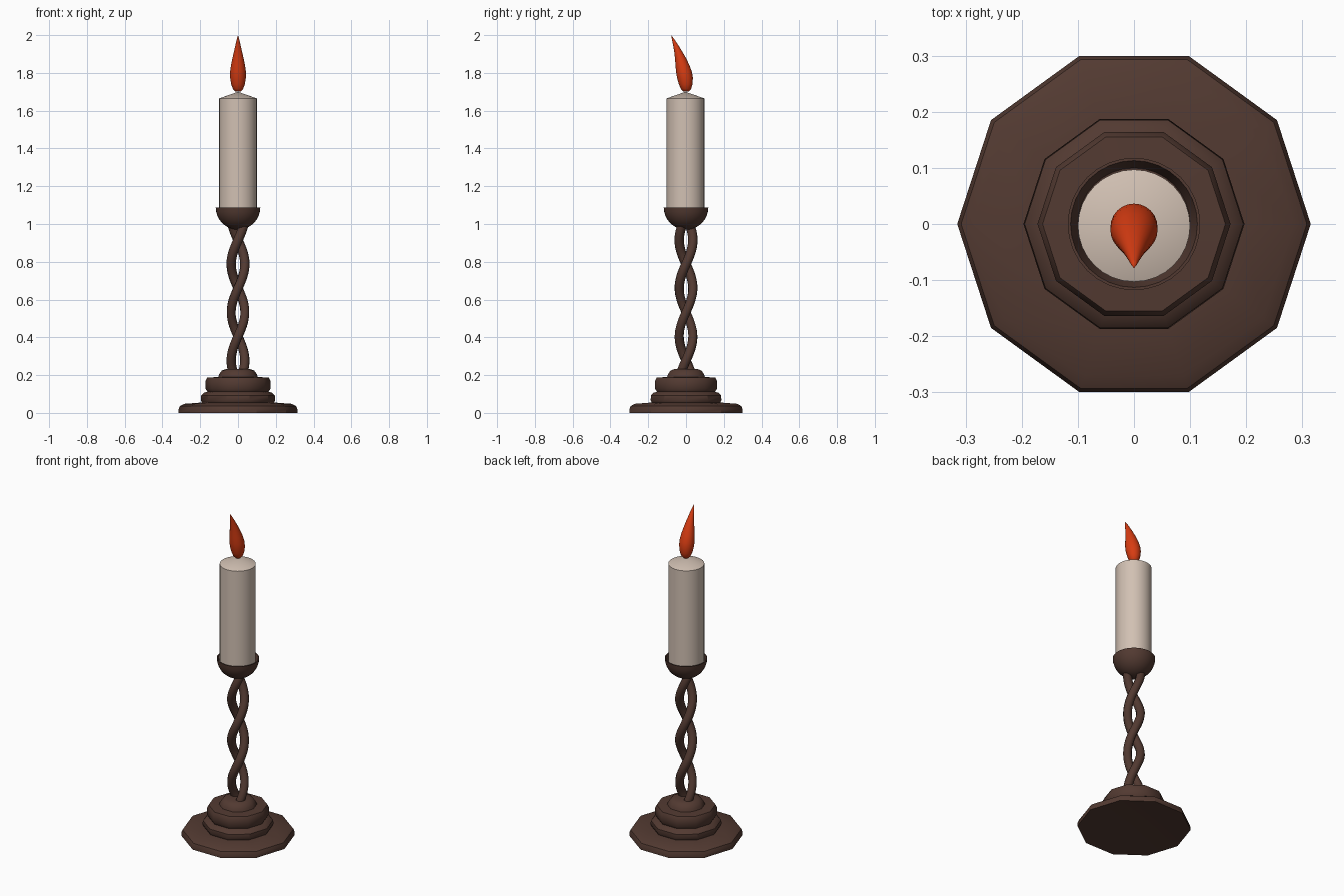
import bpy
import bmesh
from math import sin, cos, pi, radians

if "Cube" in bpy.data.objects:
    bpy.data.objects.remove(bpy.data.objects["Cube"], do_unlink=True)


def material(name, rgb):
    mat = bpy.data.materials.new(name)
    mat.use_nodes = True
    mat.diffuse_color = (*rgb, 1)
    mat.node_tree.nodes["Principled BSDF"].inputs["Base Color"].default_value = (*rgb, 1)
    return mat


BROWN = material("dark_wood", (0.085, 0.042, 0.031))
WAX = material("cream_wax", (0.64, 0.53, 0.45))
FIRE = material("orange_flame", (0.68, 0.045, 0.006))


def finish(obj, mat, angle):
    obj.data.materials.append(mat)
    bpy.ops.object.select_all(action="DESELECT")
    obj.select_set(True)
    bpy.context.view_layer.objects.active = obj
    bpy.ops.object.shade_smooth_by_angle(angle=radians(angle))


def lathe(name, profile, sides, mat, angle=35, lean=lambda z: 0):
    """Stack rings of (radius, z); a zero radius closes to a point."""
    bm = bmesh.new()
    rings = []
    for r, z in profile:
        count = sides if r else 1
        rings.append([bm.verts.new((r * cos(2 * pi * i / sides),
                                    r * sin(2 * pi * i / sides) + lean(z), z))
                      for i in range(count)])
    for a, b in zip(rings, rings[1:]):
        for i in range(sides):
            j = (i + 1) % sides
            quad = [a[i % len(a)], a[j % len(a)], b[j % len(b)], b[i % len(b)]]
            bm.faces.new(list(dict.fromkeys(quad)))
    bmesh.ops.recalc_face_normals(bm, faces=bm.faces)
    mesh = bpy.data.meshes.new(name)
    bm.to_mesh(mesh)
    bm.free()
    obj = bpy.data.objects.new(name, mesh)
    bpy.context.collection.objects.link(obj)
    finish(obj, mat, angle)
    return obj


# Stepped ten-sided foot with softened rims
lathe("stepped_base", [
    (0, 0.015), (0.315, 0), (0.315, 0.018), (0.308, 0.036), (0.285, 0.048),
    (0.19, 0.055), (0.197, 0.068), (0.195, 0.092), (0.182, 0.106),
    (0.162, 0.112), (0.172, 0.128), (0.172, 0.17), (0.163, 0.187),
    (0.105, 0.19), (0.1, 0.205), (0.086, 0.224), (0.062, 0.233), (0, 0.233),
], 10, BROWN)

# Two strands wound around each other
LOW, HIGH, PITCH = 0.215, 1.0, 0.51
for side in range(2):
    curve = bpy.data.curves.new("strand_path", "CURVE")
    curve.dimensions = "3D"
    curve.bevel_depth = 0.025
    curve.bevel_resolution = 2
    curve.use_fill_caps = True
    path = curve.splines.new("POLY")
    steps = 60
    path.points.add(steps)
    for i, point in enumerate(path.points):
        z = LOW + (HIGH - LOW) * i / steps
        turn = 2 * pi * (z - 0.66) / PITCH + pi / 2 + pi * side
        point.co = (0.036 * cos(turn), 0.036 * sin(turn), z, 1)
    helper = bpy.data.objects.new("strand_path", curve)
    bpy.context.collection.objects.link(helper)
    mesh = bpy.data.meshes.new_from_object(
        helper.evaluated_get(bpy.context.evaluated_depsgraph_get()))
    bpy.data.objects.remove(helper, do_unlink=True)
    strand = bpy.data.objects.new(("left", "right")[side] + "_twisted_strand", mesh)
    bpy.context.collection.objects.link(strand)
    finish(strand, BROWN, 50)

# Hollow half-round cup
CUP = 0.118
outer = [(CUP * sin(pi / 2 * i / 8), 1.088 - CUP * cos(pi / 2 * i / 8)) for i in range(9)]
lathe("candle_cup", outer + [(0.113, 1.088), (0.1, 1.045), (0, 1.03)], 32, BROWN)

# Candle with a shallow pointed top
candle = lathe("candle", [(0, 1.035), (0.1, 1.035), (0.1, 1.665), (0, 1.7)], 32, WAX)
candle.location.y = -0.003

# Flame whose tip leans to the front
lathe("flame", [
    (0, 1.7), (0.016, 1.703), (0.027, 1.715), (0.036, 1.74), (0.042, 1.775),
    (0.042, 1.805), (0.037, 1.84), (0.03, 1.875), (0.022, 1.91),
    (0.013, 1.95), (0.006, 1.98), (0, 2.0),
], 24, FIRE, 60, lambda z: -0.079 * ((z - 1.7) / 0.3) ** 1.9)
